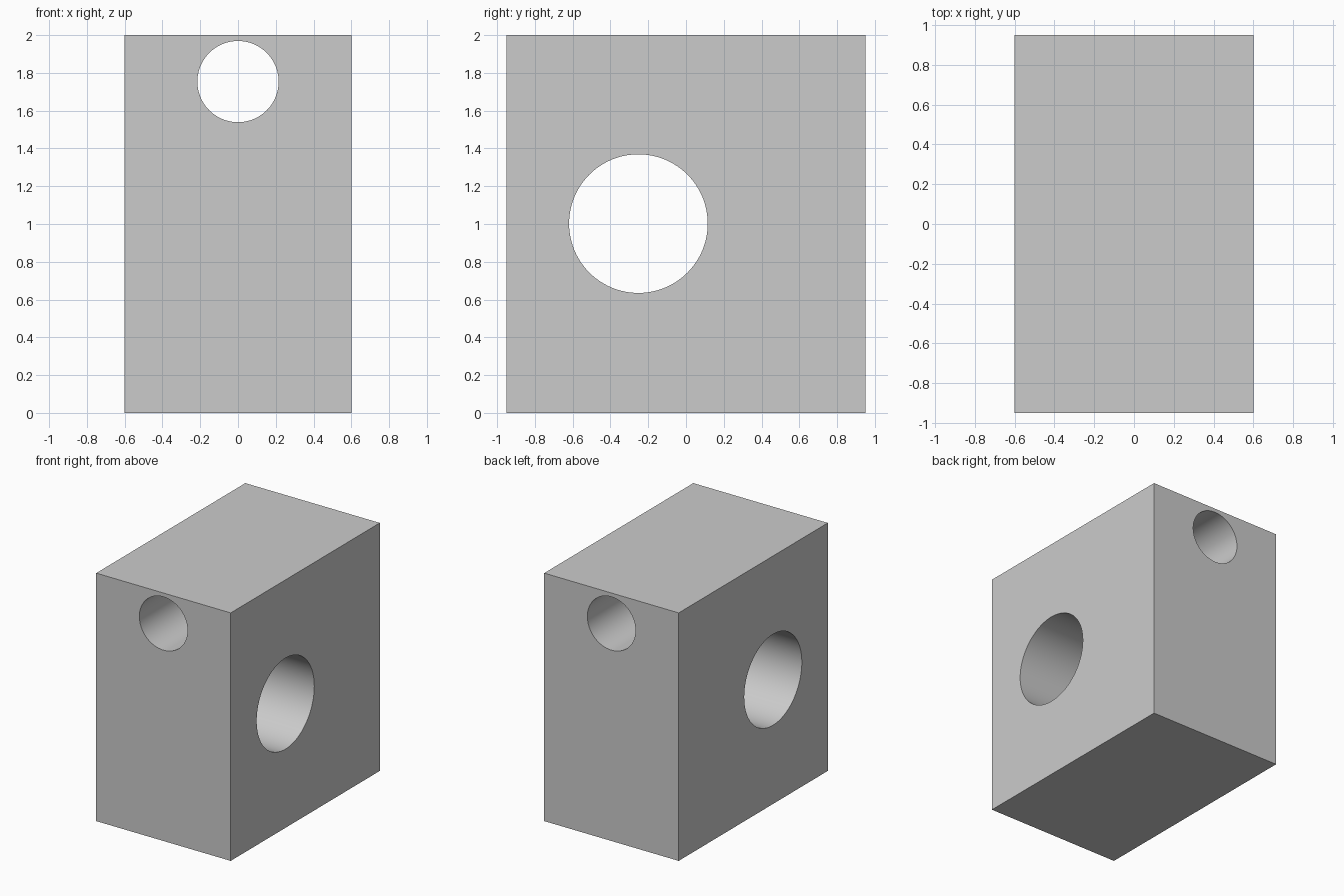
import bpy
from math import radians

if "Cube" in bpy.data.objects:
    bpy.data.objects.remove(bpy.data.objects["Cube"])


def bore(block, name, location, rotation, radius):
    """Cut a straight round hole all the way through the block."""
    bpy.ops.mesh.primitive_cylinder_add(vertices=96, radius=radius, depth=3,
                                        location=location, rotation=rotation)
    cutter = bpy.context.object
    cutter.name = name
    cutter.hide_render = True
    mod = block.modifiers.new(name, 'BOOLEAN')
    mod.operation = 'DIFFERENCE'
    mod.solver = 'EXACT'
    mod.object = cutter
    bpy.context.view_layer.objects.active = block
    bpy.ops.object.modifier_apply(modifier=mod.name)
    bpy.data.objects.remove(cutter, do_unlink=True)


# Solid block
bpy.ops.mesh.primitive_cube_add(size=1, location=(0, 0, 1))
block = bpy.context.object
block.name = "drilled_block"
block.scale = (1.2, 1.9, 2.0)
bpy.ops.object.transform_apply(location=True, rotation=True, scale=True)

# Small hole front to back, large hole side to side
bore(block, "small_hole_cutter", (0, 0, 1.754), (radians(90), 0, 0), 0.215)
bore(block, "large_hole_cutter", (0, -0.252, 1.002), (0, radians(90), 0), 0.367)

# Smooth bores, crisp edges
bpy.ops.object.select_all(action='DESELECT')
block.select_set(True)
bpy.context.view_layer.objects.active = block
bpy.ops.object.shade_smooth_by_angle(angle=radians(30))
